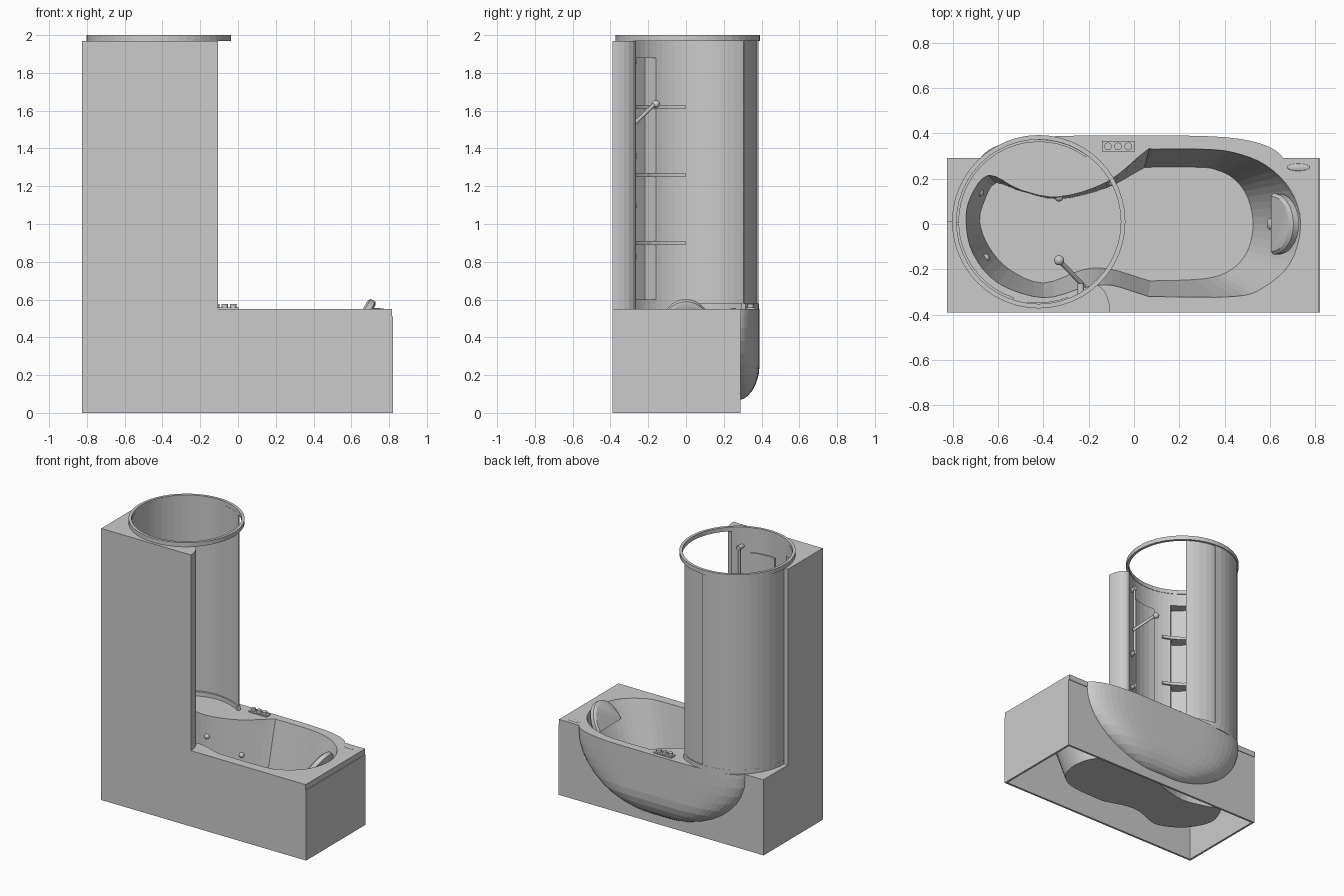
import bpy, bmesh, math
from mathutils import Vector

if "Cube" in bpy.data.objects:
    bpy.data.objects.remove(bpy.data.objects["Cube"])

GREY = (0.6, 0.6, 0.6, 1)
mat = bpy.data.materials.new("plain grey")
mat.use_nodes = True
mat.diffuse_color = GREY
mat.node_tree.nodes["Principled BSDF"].inputs["Base Color"].default_value = GREY
CX, CY = -0.42, 0.01      # shower centre
DECK, TOP = 0.55, 1.97
LIP, FLOOR = 0.51, 0.075  # underside of the deck, basin floor


def finish(name, bm, smooth=False):
    bmesh.ops.recalc_face_normals(bm, faces=bm.faces)
    me = bpy.data.meshes.new(name)
    bm.to_mesh(me)
    bm.free()
    me.materials.append(mat)
    ob = bpy.data.objects.new(name, me)
    bpy.context.collection.objects.link(ob)
    if smooth:
        bpy.ops.object.select_all(action='DESELECT')
        ob.select_set(True)
        bpy.context.view_layer.objects.active = ob
        bpy.ops.object.shade_smooth_by_angle()
    return ob


def loft(name, rings, cyclic=False, smooth=False, open_top=False):
    """Skin closed rings of points; cap the ends unless cyclic."""
    bm = bmesh.new()
    vs = [[bm.verts.new(p) for p in ring] for ring in rings]
    n = len(rings[0])
    pairs = list(zip(vs, vs[1:])) + ([(vs[-1], vs[0])] if cyclic else [])
    for a, b in pairs:
        for i in range(n):
            j = (i + 1) % n
            bm.faces.new((a[i], a[j], b[j], b[i]))
    if not cyclic:
        bm.faces.new(vs[0])
        if not open_top:
            bm.faces.new(vs[-1])
    return finish(name, bm, smooth)


def prism(name, outline, z0, z1):
    return loft(name, [[(x, y, z) for x, y in outline] for z in (z0, z1)])


def box(name, x0, x1, y0, y1, z0, z1):
    return prism(name, [(x0, y0), (x1, y0), (x1, y1), (x0, y1)], z0, z1)


def polar(r, deg):
    a = math.radians(deg)
    return CX + r * math.cos(a), CY + r * math.sin(a)


def band(name, r0, r1, a0, a1, z0, z1):
    """Curved strip around the shower centre."""
    full = a1 - a0 == 360
    n = max(3, round((a1 - a0) / 7.5))
    rings = []
    for i in range(n if full else n + 1):
        a = a0 + (a1 - a0) * i / n
        rings.append([(*polar(r, a), z) for r, z in ((r0, z0), (r1, z0), (r1, z1), (r0, z1))])
    return loft(name, rings, cyclic=full)


def rod(name, p, q, r):
    p, q = Vector(p), Vector(q)
    rot = (q - p).to_track_quat('Z', 'Y')
    circle = [Vector((r * math.cos(k * math.pi / 8), r * math.sin(k * math.pi / 8), 0)) for k in range(16)]
    return loft(name, [[e + rot @ c for c in circle] for e in (p, q)], smooth=True)


def ball(name, pos, size, tilt=0):
    bm = bmesh.new()
    bmesh.ops.create_uvsphere(bm, u_segments=24, v_segments=12, radius=1)
    ob = finish(name, bm, True)
    ob.location, ob.scale, ob.rotation_euler = pos, size, (0, tilt, 0)
    return ob


def cut(ob, cutter):
    m = ob.modifiers.new("cut", 'BOOLEAN')
    m.operation, m.solver, m.object = 'DIFFERENCE', 'EXACT', cutter
    bpy.ops.object.select_all(action='DESELECT')
    ob.select_set(True)
    bpy.context.view_layer.objects.active = ob
    bpy.ops.object.modifier_apply(modifier=m.name)


def spline(pts, steps=4):
    """Closed smooth curve through the points."""
    out, n = [], len(pts)
    for i in range(n):
        a, b, c, d = (Vector(pts[(i + k) % n]) for k in (-1, 0, 1, 2))
        for s in range(steps):
            t = s / steps
            out.append(b + (c - a) * t / 2 + (a * 2 - b * 5 + c * 4 - d) * t * t / 2
                       + (b * 3 - a - c * 3 + d) * t ** 3 / 2)
    return out


# Tub casing: deck slab over four thin skirts, open underneath
deck = box("tub_deck", -.825, .816, -.39, .292, LIP, DECK)
box("front_skirt", -.825, .82, -.39, -.375, 0, LIP)
back = box("back_skirt", -.825, .82, .273, .288, 0, LIP)
for side, x in (("right", -.825), ("left", .805)):
    box(side + "_skirt", x, x + .015, -.375, .273, 0, LIP)

# Rounded hull swelling from the back
levels = [DECK] + [.52 - .45 * math.sin(k * math.pi / 20) for k in range(11)]
rings = []
for z in levels:
    drop = max(0, .52 - z) / .46
    w = .67 * math.sqrt(1 - drop ** 2)
    depth = .11 * math.sqrt(max(.01, 1 - (max(0, .24 - z) / .171) ** 1.6))
    ring = []
    for k in range(29):
        u = math.sin(math.pi * (k / 28 - .5))
        ring.append((-.01 + w * u, .28 + depth * max(0, 1 - abs(u) ** 4.5) ** .6, z))
    rings.append(ring)
hull = loft("back_hull", rings)

# Waisted basin: a thin shell, and a matching opening in the casing
rim = [(-.74, .01), (-.72, .12), (-.64, .215), (-.5, .15), (-.33, .12), (-.12, .185), (.05, .32),
       (.09, .33), (.3, .33), (.44, .315), (.58, .26), (.69, .15), (.735, 0), (.69, -.17), (.57, -.28),
       (.44, -.32), (.1, -.32), (.05, -.315), (-.1, -.27), (-.22, -.28), (-.4, -.325), (-.6, -.26), (-.71, -.13)]
floor = [(-.68, .01), (-.66, .1), (-.61, .18), (-.5, .145), (-.33, .11), (-.12, .16), (.03, .24),
         (.07, .25), (.28, .25), (.36, .24), (.44, .2), (.5, .12), (.525, 0), (.5, -.12), (.43, -.2),
         (.32, -.24), (.1, -.25), (.05, -.245), (-.1, -.2), (-.22, -.2), (-.4, -.26), (-.55, -.2), (-.64, -.1)]
low, high, above = ([(p.x, p.y, z) for p in spline(o)]
                    for o, z in ((floor, FLOOR), (rim, DECK), (rim, DECK + .1)))
loft("basin_shell", [low, high], open_top=True)
opening = loft("basin_cutter", [low, high, above])
for part in (deck, back, hull):
    cut(part, opening)
bpy.data.objects.remove(opening)

# Shower column: corner block hollowed by the round cabin
inner = [polar(.365, 180 + 131 * k / 24) for k in range(25)]
end = [(-.18 + .075 * math.sin(k * math.pi / 12), -.39 + .125 * math.cos(k * math.pi / 12)) for k in range(1, 7)]
column = prism("shower_column", inner + end + [(-.825, -.39), (-.825, CY)], DECK, TOP)

# Shelf niche in the corner
diag = Vector((-1, -1)).normalized()
side = Vector((1, -1)).normalized()
mid = Vector((CX, CY))


def corner(half, near, far):
    return [mid + diag * r + side * s for r, s in ((near, -half), (near, half), (far, half), (far, -half))]


niche = prism("niche_cutter", corner(.11, .3, .43), .6, 1.88)
cut(column, niche)
bpy.data.objects.remove(niche)
for z in (.9, 1.26, 1.62):
    prism("niche_shelf", corner(.108, .353, .432), z - .01, z + .01)
    band("shelf_rail", .352, .366, 182, 252, z - .01, z + .01)
band("wall_panel", .356, .367, 262, 291, .65, 1.82)

# Curved screens, sill and top ring
band("sliding_screen", .361, .367, 54, 90, DECK, TOP)
band("fixed_screen", .367, .375, 87, 181, DECK, TOP)
band("screen_sill", .352, .376, 54, 181, DECK - .01, DECK + .03)
band("top_ring", .362, .382, 0, 360, TOP, 2)

# Hand shower on its bar
bx, by = -.235, -.275
rod("shower_bar", (bx, by, 1.35), (bx, by, 1.87), .008)
for z in (1.36, 1.86, 1.1, .83):
    rod("wall_fitting", (bx, by - .05, z), (bx, by + .012, z), .015)
rod("shower_arm", (bx + .015, by, 1.53), (-.33, -.16, 1.64), .01)
ball("shower_head", (-.33, -.16, 1.635), (.022, .022, .02))

# Headrest: half-round pad leaning on the sloping end
lean = Vector((.5, 0, .866))
out = Vector((.866, 0, -.5))
pad = []
for size, t in ((.9, -.024), (1, -.014), (1, .014), (.9, .024)):
    arc = [k * math.pi / 16 for k in range(17)]
    pad.append([Vector((.625, 0, .44)) + out * t + lean * (.18 * size * math.sin(a))
                + Vector((0, .135 * size * math.cos(a), 0)) for a in arc])
loft("headrest", pad, smooth=True)

# Controls and fittings
box("control_plate", -.14, .005, .32, .365, DECK, DECK + .008)
for x in (-.115, -.07, -.025):
    rod("control_knob", (x, .342, DECK), (x, .342, DECK + .027), .017)
ball("deck_cap", (.725, .25, DECK), (.05, .016, .005))
ball("overflow", (.6, 0, .245), (.012, .025, .025), .4)
for x, y, z in ((-.68, .14, .3), (-.33, .117, .4), (-.1, .185, .3), (-.655, -.15, .3)):
    ball("water_jet", (x, y, z), (.018, .018, .018))
